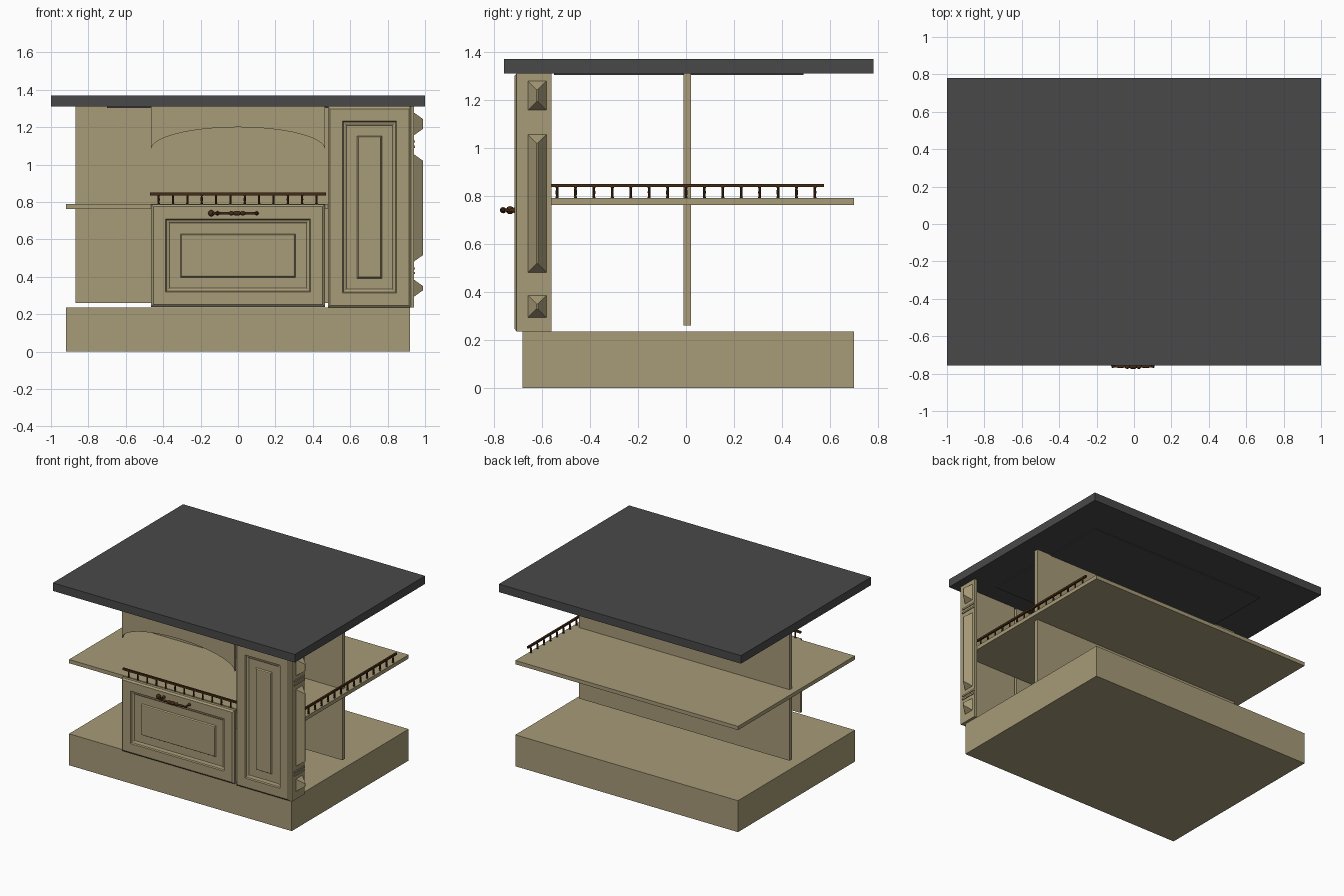
import bpy, bmesh, math
from mathutils import Matrix, Vector

if "Cube" in bpy.data.objects:
    bpy.data.objects.remove(bpy.data.objects["Cube"])


def material(name, rgb):
    m = bpy.data.materials.new(name)
    m.diffuse_color = (*rgb, 1)
    m.use_nodes = True
    m.node_tree.nodes["Principled BSDF"].inputs["Base Color"].default_value = m.diffuse_color
    return m


WOOD = material("khaki wood", (0.385, 0.325, 0.185))
STONE = material("dark grey stone", (0.066, 0.066, 0.066))
BRONZE = material("dark bronze", (0.06, 0.024, 0.007))


def finish(name, bm, mat, smooth=False):
    bmesh.ops.recalc_face_normals(bm, faces=bm.faces)
    me = bpy.data.meshes.new(name)
    bm.to_mesh(me)
    bm.free()
    me.materials.append(mat)
    ob = bpy.data.objects.new(name, me)
    bpy.context.collection.objects.link(ob)
    if smooth:
        bpy.context.view_layer.objects.active = ob
        ob.select_set(True)
        bpy.ops.object.shade_smooth_by_angle(angle=math.radians(40))
        ob.select_set(False)
    return ob


def add_box(bm, x, y, z):
    c = [(a + b) / 2 for a, b in (x, y, z)]
    s = [b - a for a, b in (x, y, z)]
    bmesh.ops.create_cube(bm, size=1, matrix=Matrix.Translation(c) @ Matrix.Diagonal((*s, 1)))


def box(name, x, y, z, mat=WOOD):
    bm = bmesh.new()
    add_box(bm, x, y, z)
    return finish(name, bm, mat)


def stack(bm, loops):
    """Skin a list of vertex loops and cap both ends."""
    rings = [[bm.verts.new(p) for p in l] for l in loops]
    n = len(rings[0])
    for a, b in zip(rings, rings[1:]):
        for i in range(n):
            bm.faces.new((a[i], a[(i + 1) % n], b[(i + 1) % n], b[i]))
    bm.faces.new(rings[0])
    bm.faces.new(rings[-1])


def raised_panel(name, x, z):
    # (inset, y) steps: back, edge, frame, groove, field, raised centre
    steps = [(0, -0.685), (0, -0.705), (0.012, -0.715), (0.078, -0.715), (0.083, -0.706),
             (0.095, -0.702), (0.1, -0.698), (0.157, -0.698), (0.163, -0.708), (0.168, -0.71)]
    loops = [[(x[0] + d, y, z[0] + d), (x[1] - d, y, z[0] + d),
              (x[1] - d, y, z[1] - d), (x[0] + d, y, z[1] - d)] for d, y in steps]
    bm = bmesh.new()
    stack(bm, loops)
    return finish(name, bm, WOOD)


def lathe(bm, origin, axis, profile, sides=12):
    rot = Vector(axis).to_track_quat('Z', 'Y')
    o = Vector(origin)
    stack(bm, [[o + rot @ Vector((r * math.cos(2 * math.pi * i / sides),
                                  r * math.sin(2 * math.pi * i / sides), t))
                for i in range(sides)] for t, r in profile])


# Main boards
box("plinth", (-0.92, 0.92), (-0.68, 0.70), (0, 0.235))
box("shelf", (-0.92, 0.92), (-0.68, 0.70), (0.762, 0.79))
box("divider_panel", (-0.87, 0.87), (-0.01, 0.02), (0.26, 1.31))
box("countertop", (-1, 1), (-0.757, 0.78), (1.31, 1.37), STONE)
box("countertop_underplate", (-0.70, 0.756), (-0.55, 0.49), (1.304, 1.311), STONE)

# Drawer and door fronts
raised_panel("drawer_front", (-0.465, 0.465), (0.24, 0.787))
raised_panel("door_front", (0.48, 0.926), (0.235, 1.31))

# Arched valance over the open niche
bm = bmesh.new()
N = 32
arch = []
for i in range(N + 1):
    c = math.cos(math.pi * (1 - i / N))
    arch.append((0.465 * c, 1.08 + 0.12 * math.sin(math.pi * i / N)))
vs = [[(bm.verts.new((x, y, z)), bm.verts.new((x, y, 1.31))) for x, z in arch]
      for y in (-0.705, -0.685)]
f, b = vs
for i in range(N):
    for side in vs:
        bm.faces.new((side[i][0], side[i + 1][0], side[i + 1][1], side[i][1]))
    for k in (0, 1):
        bm.faces.new((f[i][k], f[i + 1][k], b[i + 1][k], b[i][k]))
for i in (0, N):
    bm.faces.new((f[i][0], f[i][1], b[i][1], b[i][0]))
finish("arched_valance", bm, WOOD)

# Corner pilaster with hipped blocks and thin mouldings
box("pilaster", (0.918, 0.94), (-0.706, -0.56), (0.235, 1.31))
bm = bmesh.new()
for z0, z1 in ((1.155, 1.28), (0.48, 1.057), (0.292, 0.387)):
    y0, y1, d = -0.66, -0.58, 0.037
    stack(bm, [[(0.938, y0, z0), (0.938, y1, z0), (0.938, y1, z1), (0.938, y0, z1)],
               [(0.99, y0 + d, z0 + d), (0.99, y1 - d, z0 + d),
                (0.99, y1 - d, z1 - d), (0.99, y0 + d, z1 - d)]])
finish("pilaster_blocks", bm, WOOD)
bm = bmesh.new()
for z in (1.095, 1.123, 0.42, 0.445):
    add_box(bm, (0.935, 0.946), (-0.683, -0.56), (z - 0.006, z + 0.006))
finish("pilaster_mouldings", bm, WOOD)


# Gallery rails with little turned posts
def gallery(name, start, axis, length, first, count):
    bm = bmesh.new()
    o, a = Vector(start), Vector(axis)
    e = o + a * length
    w = Vector((0.007, 0.007, 0)) - a * 0.007
    lo, hi = o - w, e + w
    add_box(bm, (lo.x, hi.x), (lo.y, hi.y), (0.836, 0.85))
    for i in range(count):
        p = o + a * (first + i * 0.0767)
        lathe(bm, (p.x, p.y, 0.79), (0, 0, 1),
              [(0, 0.007), (0.008, 0.005), (0.024, 0.006), (0.04, 0.005), (0.047, 0.007)], 8)
    finish(name, bm, BRONZE, True)


gallery("front_gallery_rail", (-0.47, -0.685, 0), (1, 0, 0), 0.94, 0.046, 12)
gallery("side_gallery_rail", (0.905, -0.575, 0), (0, 1, 0), 1.15, 0.038, 15)

# Drawer handle: beaded bar, end knob and stems
bm = bmesh.new()
half = [(0, 0.013), (0.012, 0.012), (0.018, 0.007), (0.026, 0.012), (0.036, 0.012),
        (0.044, 0.006), (0.07, 0.008), (0.1, 0.005), (0.108, 0.008), (0.115, 0.005)]
profile = [(-t, r) for t, r in half[:0:-1]] + half
lathe(bm, (-0.005, -0.762, 0.74), (1, 0, 0), profile)
for x in (-0.11, 0.1):
    lathe(bm, (x, -0.712, 0.74), (0, -1, 0), [(0, 0.012), (0.008, 0.01), (0.02, 0.005), (0.05, 0.006)])
bmesh.ops.create_uvsphere(bm, u_segments=14, v_segments=8, radius=0.017,
                          matrix=Matrix.Translation((-0.143, -0.733, 0.74)))
lathe(bm, (-0.143, -0.733, 0.74), (0.033, -0.029, 0), [(0, 0.007), (0.044, 0.006)])
finish("drawer_handle", bm, BRONZE, True)
